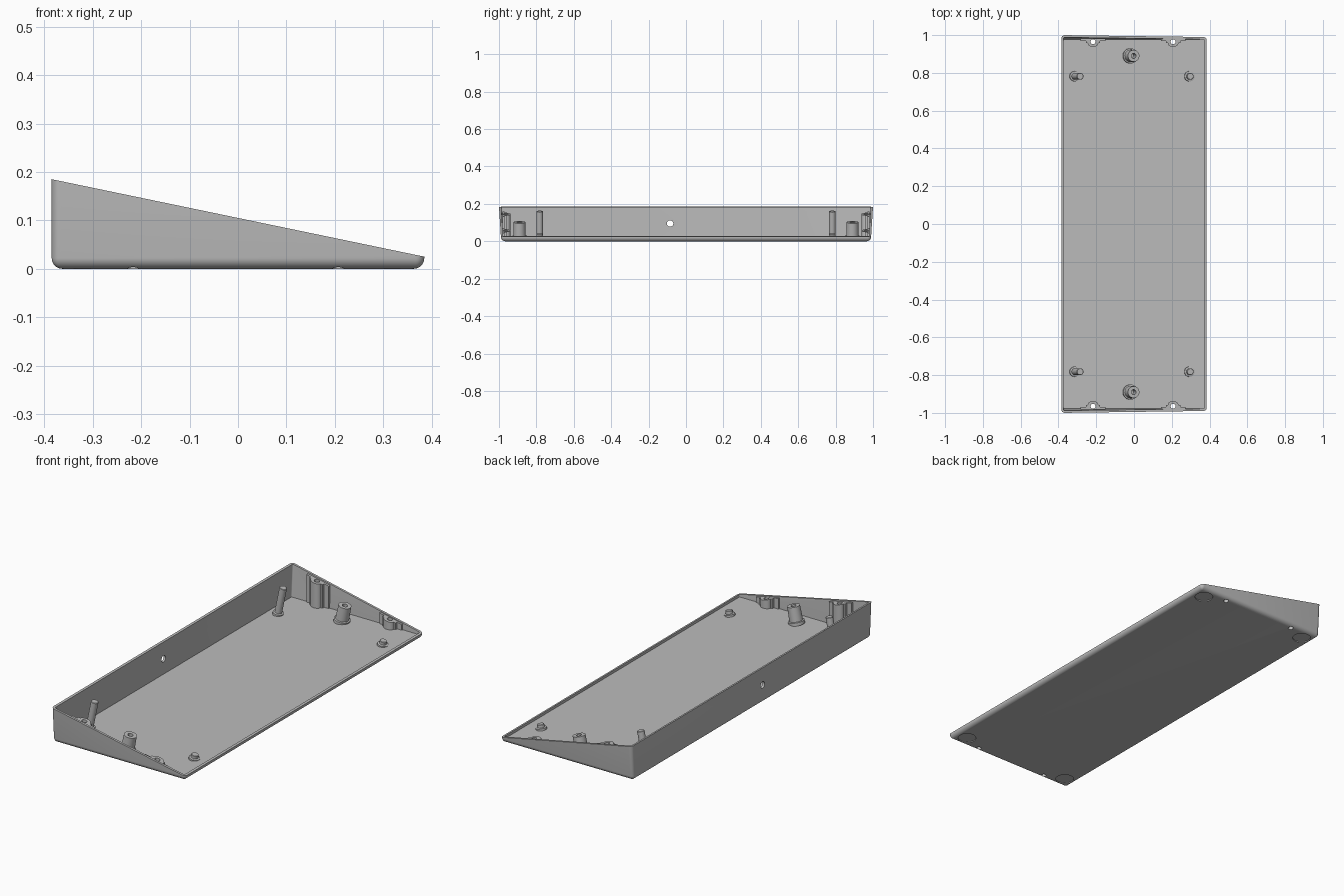
import bpy, bmesh, math

if "Cube" in bpy.data.objects:
    bpy.data.objects.remove(bpy.data.objects["Cube"], do_unlink=True)

HX, HY = 0.385, 0.988      # half size of the tray at its base
HIGH, LOW = 0.185, 0.025   # rim height at the tall and the low side
SLOPE = (HIGH - LOW) / (2 * HX)
TILT = math.atan(SLOPE)
WALL, FLOOR, ROUND = 0.012, 0.014, 0.022

grey = bpy.data.materials.new("plain grey")
grey.use_nodes = True
colour = (0.5, 0.5, 0.5, 1)
grey.diffuse_color = colour
grey.node_tree.nodes["Principled BSDF"].inputs["Base Color"].default_value = colour


def rim(x):
    return HIGH - SLOPE * (x + HX)


def finish(name, bm):
    bmesh.ops.recalc_face_normals(bm, faces=bm.faces)
    mesh = bpy.data.meshes.new(name)
    bm.to_mesh(mesh)
    bm.free()
    mesh.materials.append(grey)
    ob = bpy.data.objects.new(name, mesh)
    bpy.context.collection.objects.link(ob)
    return ob


def loft(bm, rings):
    """Skin closed rings of points and cap both ends."""
    loops = [[bm.verts.new(p) for p in ring] for ring in rings]
    for a, b in zip(loops, loops[1:]):
        for i in range(len(a)):
            j = (i + 1) % len(a)
            bm.faces.new((a[i], a[j], b[j], b[i]))
    bm.faces.new(loops[0])
    bm.faces.new(loops[-1])


def tray_ring(inset, z=None):
    """Rounded rectangle; without z it lies on the sloping rim plane."""
    radius, points = max(0.018 - inset, 0.004), []
    for k, (sx, sy) in enumerate(((1, 1), (-1, 1), (-1, -1), (1, -1))):
        for s in range(7):
            a = (k + s / 6) * math.pi / 2
            x = sx * (HX - inset - radius) + radius * math.cos(a)
            y = sy * (HY - inset - radius) + radius * math.sin(a)
            h = rim(x) if z is None else z
            points.append((x, y + sy * 0.065 * h, h))
    return points


def turned(name, profile, loc, tilt=0.0, sides=32):
    """Solid of revolution from (radius, height) pairs."""
    bm = bmesh.new()
    loft(bm, [[(r * math.cos(2 * math.pi * i / sides),
                r * math.sin(2 * math.pi * i / sides), h) for i in range(sides)]
              for r, h in profile])
    ob = finish(name, bm)
    ob.location = loc
    ob.rotation_euler = (0, tilt, 0)
    return ob


def cut(ob, cutter):
    mod = ob.modifiers.new("cut", 'BOOLEAN')
    mod.operation, mod.solver, mod.object = 'DIFFERENCE', 'EXACT', cutter
    bpy.ops.object.select_all(action='DESELECT')
    bpy.context.view_layer.objects.active = ob
    ob.select_set(True)
    bpy.ops.object.modifier_apply(modifier=mod.name)


def drill(targets, radius, length, loc, tilt=0.0):
    cutter = turned("cutter", [(radius, 0), (radius, length)], loc, tilt)
    cutter.hide_render = True
    bpy.context.view_layer.update()
    for ob in targets:
        cut(ob, cutter)
    bpy.data.objects.remove(cutter, do_unlink=True)


# Wedge-shaped tray with rounded lower edge
bm = bmesh.new()
rings = []
for s in range(9):
    a = s / 8 * math.pi / 2
    rings.append(tray_ring(ROUND * (1 - math.sin(a)), ROUND * (1 - math.cos(a))))
rings += [tray_ring(0), tray_ring(WALL), tray_ring(WALL, FLOOR)]
loft(bm, rings)
tray = finish("tray", bm)
parts = [tray]

# Cable hole in the tall wall
drill([tray], 0.017, 0.1, (-HX - 0.05, -0.085, 0.095), math.pi / 2)


def wall_boss(name, x, side):
    """Screw boss on an end wall, topped along the slope."""
    outline = [(0.065, 0.982), (0.065, 0.97), (0.038, 0.97), (0.038, 0.957), (0.028, 0.957)]
    arc = [(0.028 * math.cos(a), 0.957 - 0.02 * math.sin(a))
           for a in (math.pi * s / 12 for s in range(1, 12))]
    outline = outline + arc + [(-u, v) for u, v in reversed(outline)]
    bm = bmesh.new()
    loft(bm, [[(x + u, side * v, 0.013 if v < 0.975 else 0.016) for u, v in outline],
              [(x + u, side * v, rim(x + u) - 0.005) for u, v in outline]])
    return finish(name, bm)


for side, end in ((-1, "front"), (1, "back")):
    # Screw bosses with through holes
    for x, place in ((-0.217, "tall"), (0.207, "low")):
        boss = wall_boss(f"{end}_{place}_screw_boss", x, side)
        drill([tray, boss], 0.013, 0.3, (x, side * 0.965, -0.05))
        parts.append(boss)
    # Round foot recesses underneath
    for x in (-0.322, 0.318):
        drill([tray], 0.045, 0.025, (x, side * 0.925, -0.02))
    # Leaning hollow post in the middle
    parts.append(turned(f"{end}_hollow_post", [
        (0.04, -0.002), (0.04, 0.014), (0.033, 0.016), (0.031, 0.09),
        (0.013, 0.09), (0.013, 0.02)], (-0.02, side * 0.89, FLOOR), TILT))
    # Leaning slim post at the tall side
    parts.append(turned(f"{end}_slim_post", [
        (0.027, -0.002), (0.027, 0.01), (0.018, 0.012), (0.018, 0.148), (0.016, 0.15)],
        (-0.315, side * 0.782, FLOOR), TILT))
    # Short peg at the low side
    parts.append(turned(f"{end}_short_peg", [
        (0.027, -0.002), (0.027, 0.008), (0.018, 0.01), (0.018, 0.024), (0.016, 0.026)],
        (0.293, side * 0.782, FLOOR), TILT))

# Smooth curved walls, keep edges sharp
bpy.ops.object.select_all(action='DESELECT')
for ob in parts:
    ob.select_set(True)
bpy.context.view_layer.objects.active = tray
bpy.ops.object.shade_smooth_by_angle(angle=math.radians(30))
